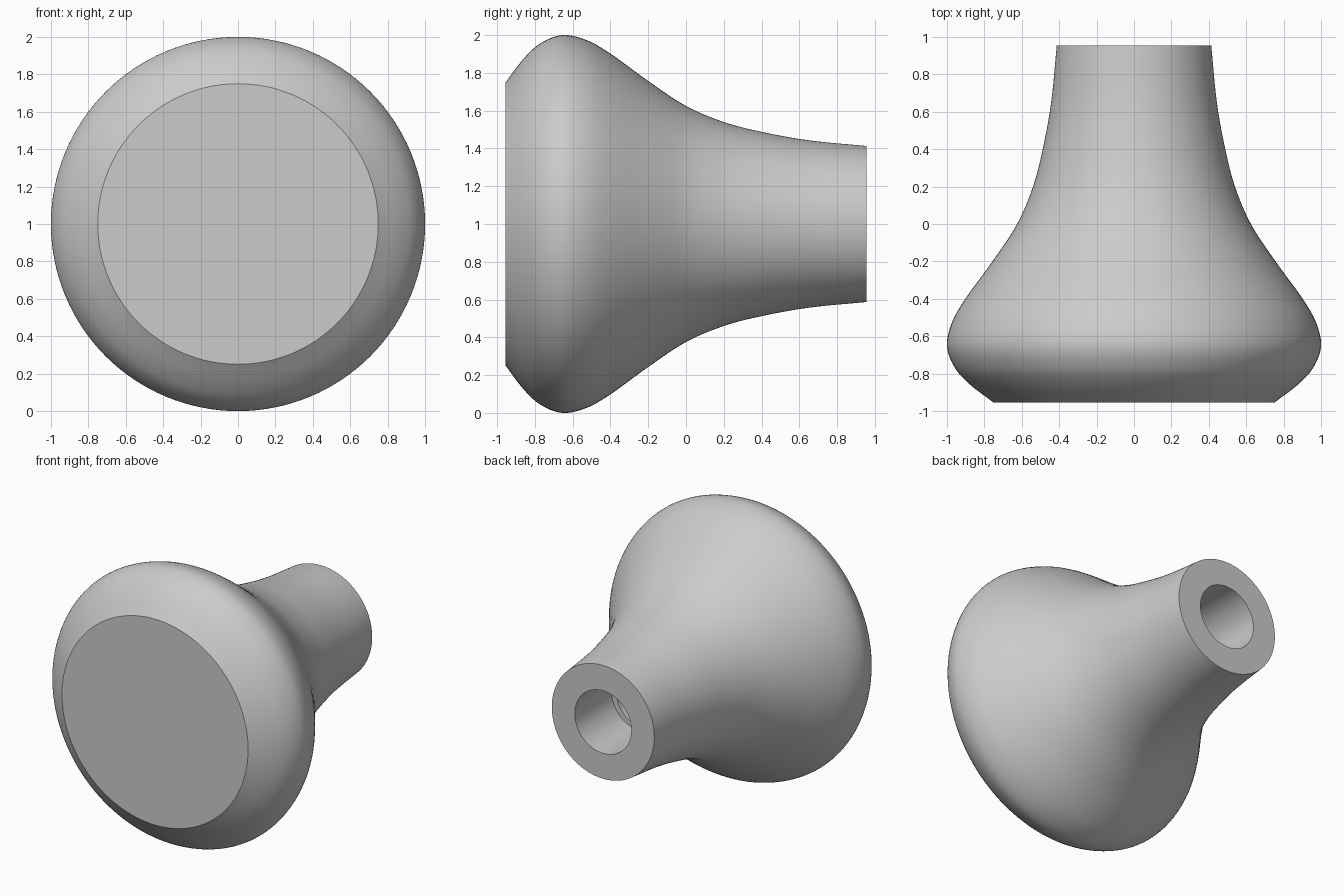
import bpy
import math
from mathutils import Vector

cube = bpy.data.objects.get("Cube")
if cube:
    bpy.data.objects.remove(cube, do_unlink=True)

SEGMENTS = 128
AXIS_HEIGHT = 1.0


def make_material(name, colour):
    mat = bpy.data.materials.new(name)
    mat.use_nodes = True
    mat.diffuse_color = colour
    mat.node_tree.nodes["Principled BSDF"].inputs["Base Color"].default_value = colour
    return mat


def smooth_path(points, steps=6):
    """Catmull-Rom curve through the points."""
    pts = [Vector(p) for p in points]
    pts = [2 * pts[0] - pts[1]] + pts + [2 * pts[-1] - pts[-2]]
    path = []
    for a, b, c, d in zip(pts, pts[1:], pts[2:], pts[3:]):
        for i in range(steps):
            t = i / steps
            path.append(0.5 * (2 * b + (c - a) * t + (2 * a - 5 * b + 4 * c - d) * t ** 2
                               + (3 * b - a - 3 * c + d) * t ** 3))
    return path + [pts[-2]]


def lathe(name, profile, mat):
    """Revolve (y, radius) pairs about the front-to-back axis, capping both ends."""
    verts, faces = [], []
    for y, r in profile:
        for s in range(SEGMENTS):
            a = math.tau * s / SEGMENTS
            verts.append((r * math.cos(a), y, AXIS_HEIGHT + r * math.sin(a)))
    for ring in range(len(profile) - 1):
        lo, hi = ring * SEGMENTS, (ring + 1) * SEGMENTS
        for s in range(SEGMENTS):
            n = (s + 1) % SEGMENTS
            faces.append((lo + s, hi + s, hi + n, lo + n))
    last = (len(profile) - 1) * SEGMENTS
    faces.append(tuple(range(SEGMENTS)))
    faces.append(tuple(reversed(range(last, last + SEGMENTS))))
    mesh = bpy.data.meshes.new(name)
    mesh.from_pydata(verts, [], faces)
    mesh.materials.append(mat)
    obj = bpy.data.objects.new(name, mesh)
    bpy.context.collection.objects.link(obj)
    return obj


grey = make_material("plain grey", (0.6, 0.6, 0.6, 1))

# Outer flare: flat front, rounded rim, concave neck
outer = smooth_path([(-0.955, 0.75), (-0.86, 0.875), (-0.77, 0.957), (-0.655, 1.0),
                     (-0.53, 0.975), (-0.4, 0.902), (-0.2, 0.757), (0, 0.625),
                     (0.2, 0.54), (0.4, 0.488), (0.65, 0.443), (0.955, 0.413)])

# Stepped blind bore in the back end
bore = [(0.955, 0.228), (0.53, 0.228), (0.53, 0.19), (0.0, 0.19)]

knob = lathe("knob", [tuple(p) for p in outer] + bore, grey)

bpy.ops.object.select_all(action="DESELECT")
knob.select_set(True)
bpy.context.view_layer.objects.active = knob
bpy.ops.object.shade_smooth_by_angle(angle=math.radians(30))
